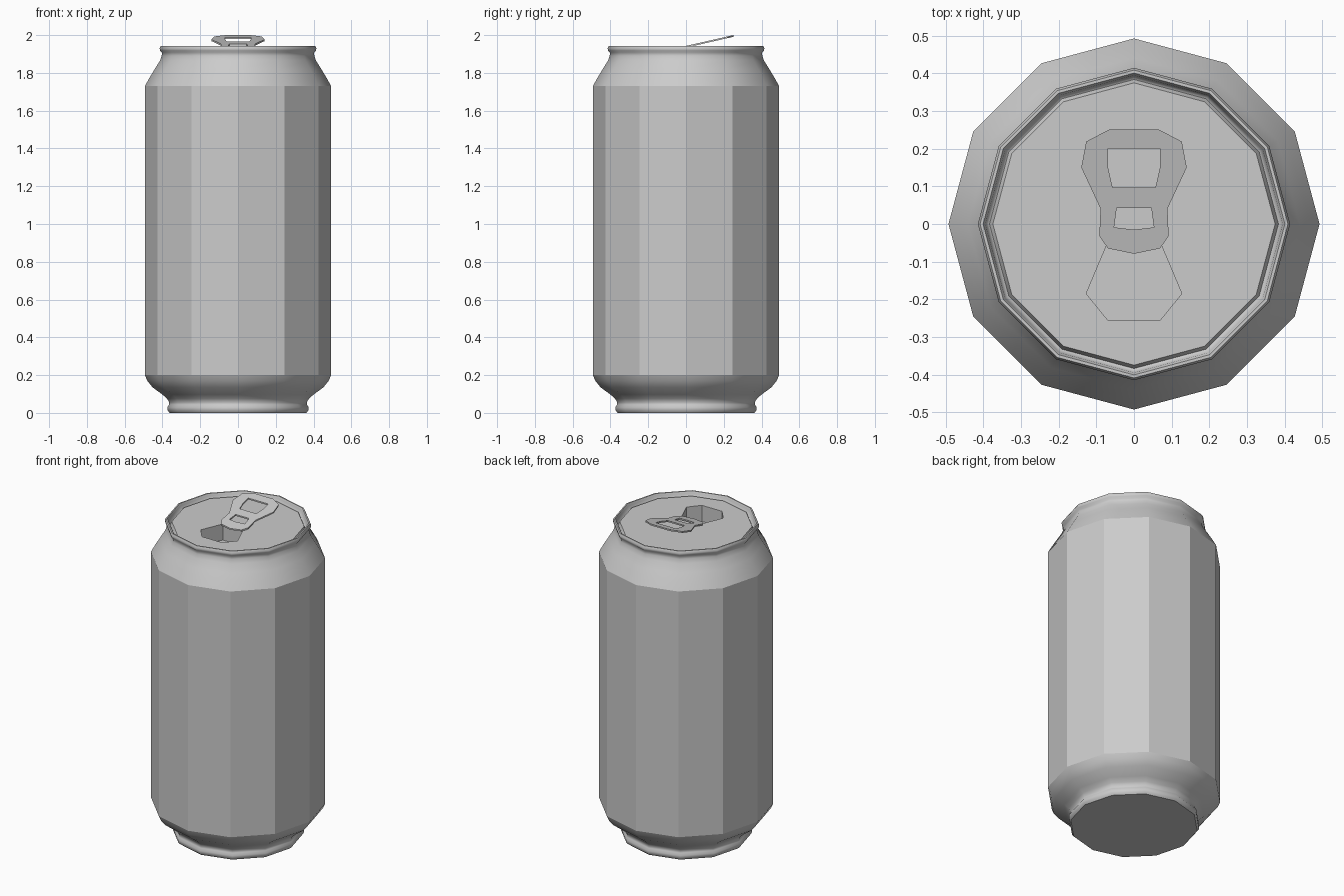
import bpy, bmesh, math

if "Cube" in bpy.data.objects:
    bpy.data.objects.remove(bpy.data.objects["Cube"])

SIDES = 12
LID_Z = 1.922


def finish(name, bm, angle=None):
    bmesh.ops.remove_doubles(bm, verts=bm.verts, dist=1e-5)
    me = bpy.data.meshes.new(name)
    bm.to_mesh(me)
    bm.free()
    ob = bpy.data.objects.new(name, me)
    bpy.context.collection.objects.link(ob)
    if angle:
        bpy.ops.object.select_all(action='DESELECT')
        bpy.context.view_layer.objects.active = ob
        ob.select_set(True)
        bpy.ops.object.shade_smooth_by_angle(angle=math.radians(angle))
    return ob


def ring(r):
    return [(r * math.cos(2 * math.pi * i / SIDES), r * math.sin(2 * math.pi * i / SIDES))
            for i in range(SIDES)]


def lathe(name, profile, angle=None, cap_bottom=False):
    # profile runs so that the outside lies on its right-hand side
    bm = bmesh.new()
    rings = [[bm.verts.new((x, y, z)) for x, y in ring(r)] for r, z in profile]
    for a, b in zip(rings, rings[1:]):
        for i in range(SIDES):
            j = (i + 1) % SIDES
            bm.faces.new((a[i], a[j], b[j], b[i]))
    if cap_bottom:
        bm.faces.new(rings[0][::-1])
    return finish(name, bm, angle)


def mirrored(half):
    # closed outline from the right half, listed bottom to top
    return half + [(-x, y) for x, y in reversed(half) if x > 0]


def plate(loops, z=0.0):
    # flat sheet; loops after the first are holes
    bm = bmesh.new()
    for pts in loops:
        vs = [bm.verts.new((x, y, z)) for x, y in pts]
        for a, b in zip(vs, vs[1:] + vs[:1]):
            bm.edges.new((a, b))
    bmesh.ops.triangle_fill(bm, use_beauty=True, edges=bm.edges[:], normal=(0, 0, 1))
    for f in bm.faces:
        f.normal_update()
        if f.normal.z < 0:
            f.normal_flip()
    return bm


# Can wall, base and shoulder with rolled rim
lathe("can_wall", [(0.493, 0.20), (0.493, 1.73)])
lathe("can_base", [(0.362, 0.0), (0.372, 0.012), (0.374, 0.03), (0.366, 0.043), (0.364, 0.055),
                   (0.375, 0.075), (0.40, 0.097), (0.452, 0.135), (0.48, 0.17), (0.493, 0.20)],
      50, cap_bottom=True)
lathe("shoulder_and_rim", [(0.493, 1.73), (0.468, 1.775), (0.441, 1.82), (0.413, 1.865),
                           (0.404, 1.89), (0.403, 1.907), (0.413, 1.918), (0.415, 1.93),
                           (0.409, 1.942), (0.401, 1.942), (0.395, 1.93), (0.391, 1.905),
                           (0.384, 1.902), (0.375, LID_Z)], 60)

# Lid with drinking opening, and the recess below it
opening = mirrored([(0.07, -0.255), (0.127, -0.185), (0.07, -0.05)])
finish("lid", plate([ring(0.375), opening], LID_Z))
bm = bmesh.new()
top = [bm.verts.new((x, y, LID_Z)) for x, y in opening]
low = [bm.verts.new((x, y, LID_Z - 0.10)) for x, y in opening]
for i in range(len(top)):
    j = (i + 1) % len(top)
    bm.faces.new((top[j], top[i], low[i], low[j]))
bm.faces.new(low)
finish("opening_recess", bm)

# Pull tab, a thin tilted plate with two holes
outline = mirrored([(0, -0.079), (0.069, -0.065), (0.092, -0.032), (0.089, 0.041),
                    (0.14, 0.15), (0.127, 0.219), (0.066, 0.251)])
finger_hole = mirrored([(0.057, 0.097), (0.069, 0.15), (0.069, 0.20)])
rivet_hole = mirrored([(0, -0.015), (0.053, -0.009), (0.046, 0.043)])
bm = plate([outline, finger_hole, rivet_hole])
bottom = bmesh.ops.extrude_face_region(bm, geom=bm.faces[:], use_keep_orig=True)["geom"]
for v in (g for g in bottom if isinstance(g, bmesh.types.BMVert)):
    v.co.z -= 0.009
for v in bm.verts:
    v.co.z += 2.0 - 0.228 * (0.251 - v.co.y)
bmesh.ops.recalc_face_normals(bm, faces=bm.faces[:])
finish("pull_tab", bm)
